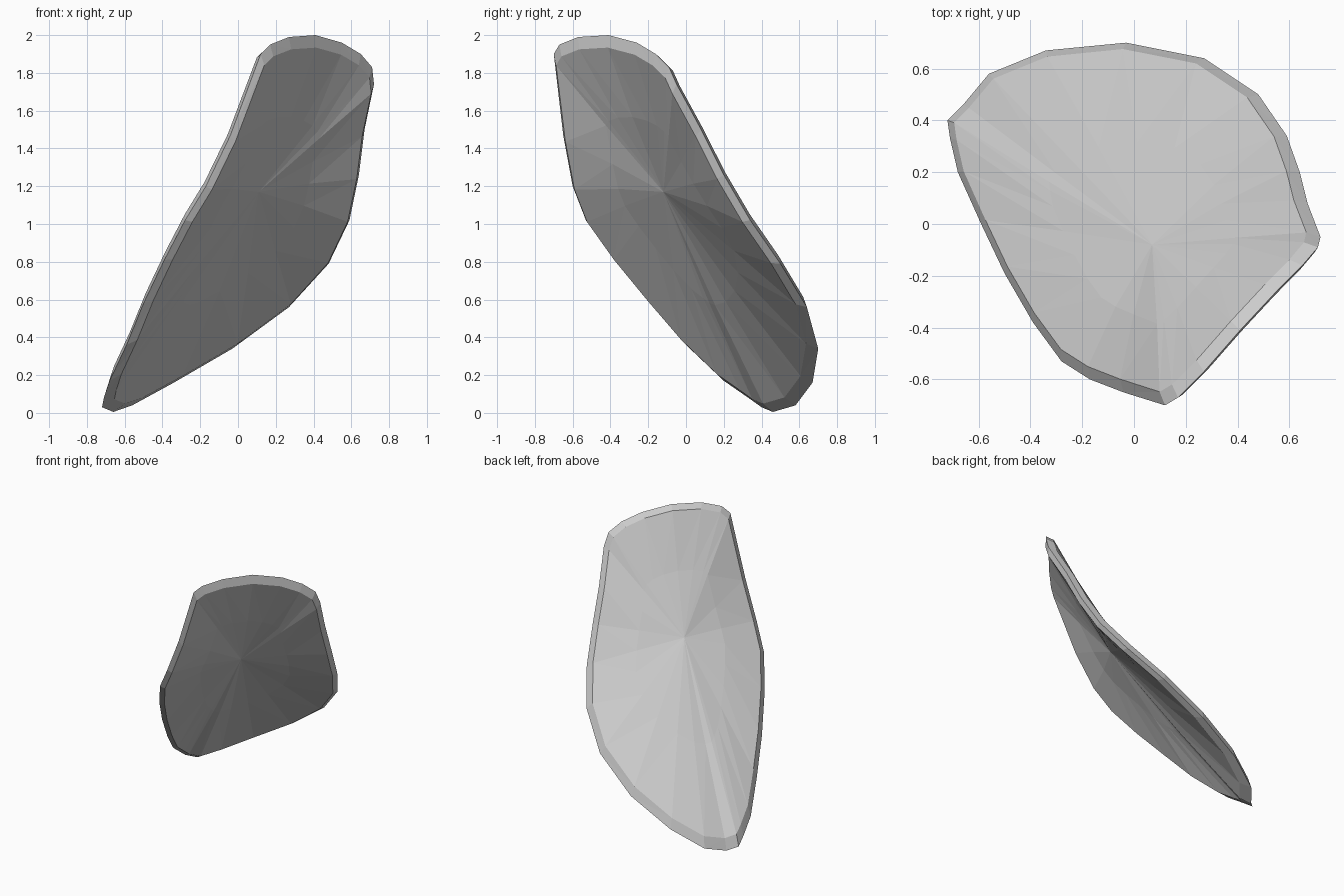
import bpy, bmesh
from mathutils import Vector

if "Cube" in bpy.data.objects:
    bpy.data.objects.remove(bpy.data.objects["Cube"])

# Outer edge of the saddle-shaped chip, as a closed loop
RIM = [(.12, -.70, 1.90), (.17, -.67, 1.95), (.27, -.57, 1.99), (.41, -.41, 2.0),
       (.55, -.26, 1.96), (.65, -.16, 1.90), (.71, -.09, 1.83), (.72, -.05, 1.74),
       (.67, .08, 1.50), (.64, .20, 1.26), (.59, .34, 1.02), (.48, .50, .79),
       (.27, .64, .56), (-.03, .70, .34), (-.34, .67, .16), (-.56, .58, .04),
       (-.66, .46, .005), (-.72, .40, .03), (-.71, .33, .08), (-.68, .20, .17),
       (-.59, .0, .36), (-.50, -.19, .58), (-.39, -.38, .81), (-.28, -.53, 1.02),
       (-.17, -.60, 1.20), (-.04, -.65, 1.47)]
CENTRE = Vector((.09, -.10, 1.19))
AXIS = Vector((1, -1, -1))      # direction the under side faces
HALF = .02                      # half thickness along AXIS
BEND = 1.5                      # how the saddle curves from centre to rim

mat = bpy.data.materials.new("light grey")
mat.diffuse_color = (.6, .6, .6, 1)
mat.use_nodes = True
mat.node_tree.nodes["Principled BSDF"].inputs["Base Color"].default_value = mat.diffuse_color


def ring_point(p, k, side):
    """Point a fraction k of the way from the centre to rim point p."""
    d = p - CENTRE
    lift = (k ** BEND - k) * d.dot(AXIS) / 3
    return CENTRE + d * k + AXIS * (lift + side * HALF)


bm = bmesh.new()
rim = [bm.verts.new(p) for p in RIM]
n = len(rim)

# Under side and upper side: bevelled edge, outer band and central fan
for side in (1, -1):
    previous = rim
    for k in (.945, .5):
        ring = [bm.verts.new(ring_point(Vector(p), k, side)) for p in RIM]
        for i in range(n):
            j = (i + 1) % n
            bm.faces.new((previous[i], previous[j], ring[j]))
            bm.faces.new((previous[i], ring[j], ring[i]))
        previous = ring
    hub = bm.verts.new(CENTRE + AXIS * side * HALF)
    for i in range(n):
        bm.faces.new((previous[i], previous[(i + 1) % n], hub))

bmesh.ops.recalc_face_normals(bm, faces=bm.faces)
mesh = bpy.data.meshes.new("curved_chip")
bm.to_mesh(mesh)
bm.free()
mesh.materials.append(mat)
bpy.context.collection.objects.link(bpy.data.objects.new("curved_chip", mesh))
